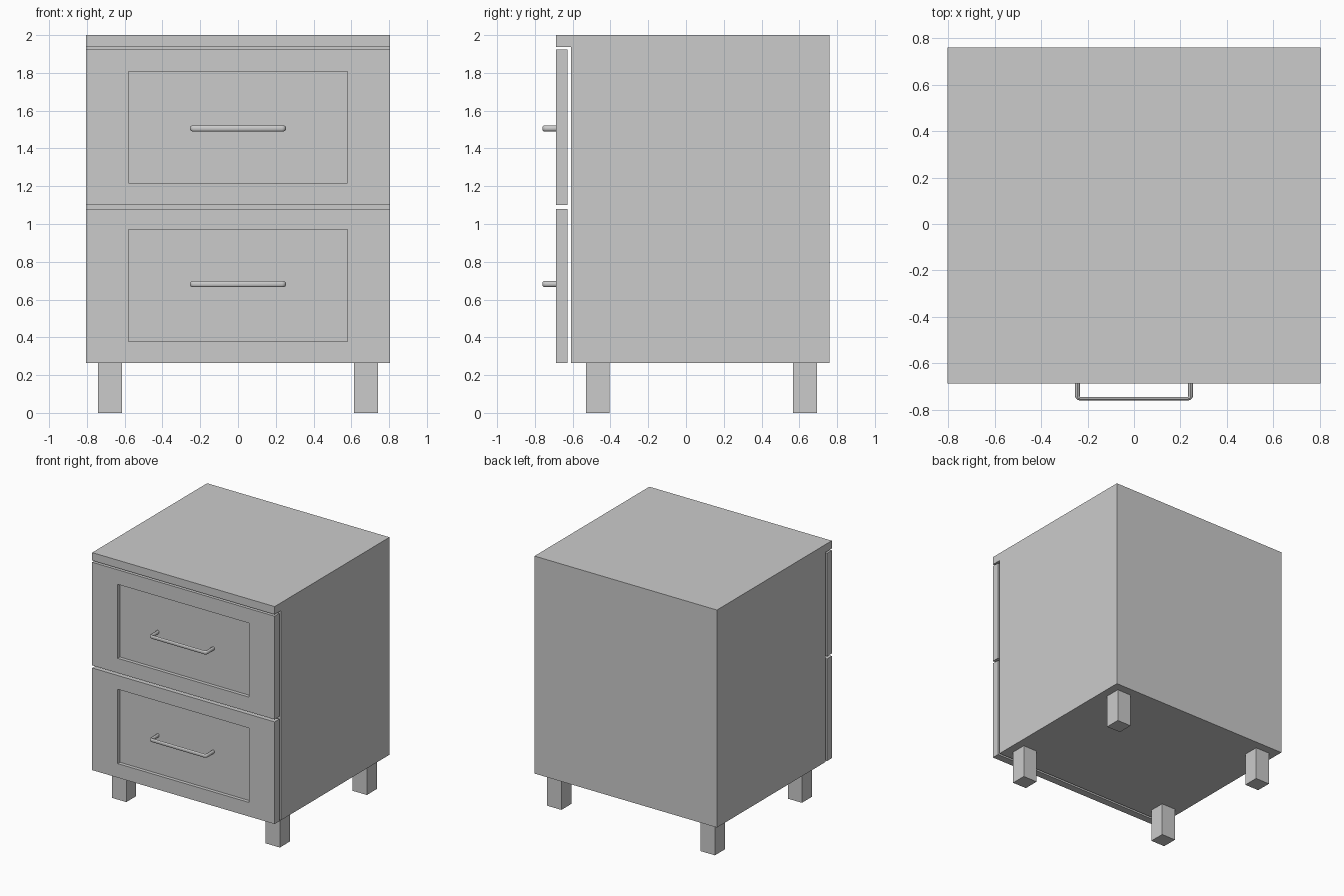
import bpy, bmesh, math
from mathutils import Vector

if "Cube" in bpy.data.objects:
    bpy.data.objects.remove(bpy.data.objects["Cube"])

grey = bpy.data.materials.new("plain grey")
grey.diffuse_color = (0.6, 0.6, 0.6, 1)
grey.use_nodes = True
grey.node_tree.nodes["Principled BSDF"].inputs["Base Color"].default_value = grey.diffuse_color


def finish(name, bm):
    bmesh.ops.recalc_face_normals(bm, faces=bm.faces)
    me = bpy.data.meshes.new(name)
    bm.to_mesh(me)
    bm.free()
    me.materials.append(grey)
    ob = bpy.data.objects.new(name, me)
    bpy.context.collection.objects.link(ob)
    return ob


def loft(name, rings):
    """Skin matching rings of points and cap both ends."""
    bm = bmesh.new()
    vs = [[bm.verts.new(p) for p in r] for r in rings]
    n = len(vs[0])
    for a, b in zip(vs, vs[1:]):
        for i in range(n):
            j = (i + 1) % n
            bm.faces.new((a[i], a[j], b[j], b[i]))
    bm.faces.new(vs[0])
    bm.faces.new(vs[-1])
    return finish(name, bm)


def rect(x, z0, z1, y):
    return [(-x, y, z0), (x, y, z0), (x, y, z1), (-x, y, z1)]


# Carcass: side profile with the top overhanging the drawer fronts
W = 0.805
profile = [(-0.61, 0.265), (0.76, 0.265), (0.76, 2.0),
           (-0.688, 2.0), (-0.688, 1.937), (-0.61, 1.937)]
loft("cabinet_body", [[(x, y, z) for y, z in profile] for x in (-W, W)])

# Legs
for xn, x in (("left", -0.6775), ("right", 0.6775)):
    for yn, y in (("front", -0.467), ("back", 0.63)):
        h = 0.0625
        loft(f"{yn}_{xn}_leg",
             [[(x - h, y - h, z), (x + h, y - h, z), (x + h, y + h, z), (x - h, y + h, z)]
              for z in (0, 0.265)])


def drawer(label, z0, z1, p0, p1, handle_z):
    # Front board with a recessed centre panel
    loft(f"{label}_drawer_front",
         [rect(W, z0, z1, -0.628), rect(W, z0, z1, -0.688),
          rect(0.58, p0, p1, -0.688), rect(0.58, p0, p1, -0.66)])
    # Bow handle: oval section swept along a U path with rounded corners
    half, out, r = 0.244, -0.754, 0.012
    path = [(-half, -0.658, 0)]
    for k in range(4):
        a = math.radians(30 * k)
        path.append((-half + r - r * math.cos(a), out + r - r * math.sin(a), a))
    path += [(-x, y, math.pi - a) for x, y, a in reversed(path)]
    rings = []
    for x, y, a in path:
        side = Vector((math.cos(a), math.sin(a), 0))
        wide = 0.011 - 0.004 * math.sin(a)      # slimmer along the bar
        rings.append([Vector((x, y, handle_z)) + side * wide * math.cos(t)
                      + Vector((0, 0, 0.015 * math.sin(t)))
                      for t in (2 * math.pi * i / 12 for i in range(12))])
    ob = loft(f"{label}_handle", rings)
    bpy.ops.object.select_all(action='DESELECT')
    ob.select_set(True)
    bpy.context.view_layer.objects.active = ob
    bpy.ops.object.shade_smooth_by_angle(angle=math.radians(40))


drawer("lower", 0.265, 1.08, 0.377, 0.97, 0.682)
drawer("upper", 1.10, 1.923, 1.217, 1.807, 1.506)
